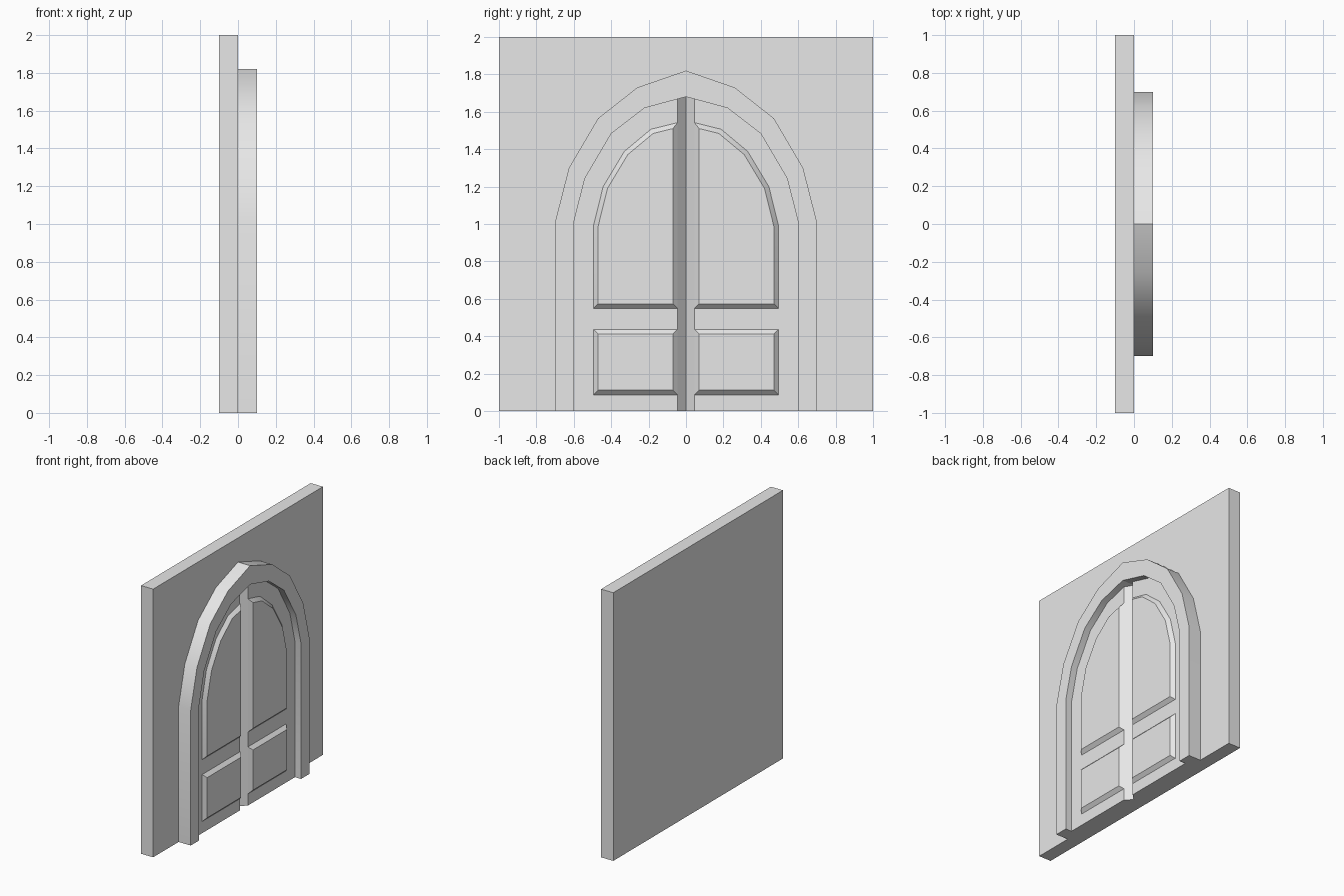
import bpy, bmesh, math
from mathutils import Vector

cube = bpy.data.objects.get("Cube")
if cube:
    bpy.data.objects.remove(cube, do_unlink=True)

stone = bpy.data.materials.new("pale_grey")
stone.use_nodes = True
GREY = (0.8, 0.8, 0.8, 1)
stone.diffuse_color = GREY
stone.node_tree.nodes["Principled BSDF"].inputs["Base Color"].default_value = GREY

DOOR_X = 0.05      # front of the door leaves
FRAME_X = 0.1      # front of the arched frame
GROOVE = 0.045     # half width of the groove between the leaves


def finish(name, bm, mirror=False):
    """Turn a bmesh into a named object, smooth only over shallow edges."""
    bmesh.ops.recalc_face_normals(bm, faces=bm.faces)
    mesh = bpy.data.meshes.new(name)
    bm.to_mesh(mesh)
    bm.free()
    mesh.materials.append(stone)
    mesh.shade_smooth()
    mesh.set_sharp_from_angle(angle=math.radians(30))
    obj = bpy.data.objects.new(name, mesh)
    bpy.context.collection.objects.link(obj)
    if mirror:
        mod = obj.modifiers.new("mirror", "MIRROR")
        mod.use_axis = (False, True, False)
        mod.use_mirror_merge = False
    return obj


def prism(outline, x0, x1):
    """Extrude a (y, z) outline from x0 to x1; return bmesh and front face."""
    bm = bmesh.new()
    back = bm.faces.new([bm.verts.new((x0, y, z)) for y, z in outline])
    ext = bmesh.ops.extrude_face_region(bm, geom=[back], use_keep_orig=True)["geom"]
    moved = [g for g in ext if isinstance(g, bmesh.types.BMVert)]
    bmesh.ops.translate(bm, verts=moved, vec=(x1 - x0, 0, 0))
    front = next(g for g in ext if isinstance(g, bmesh.types.BMFace))
    bmesh.ops.recalc_face_normals(bm, faces=bm.faces)
    return bm, front


def both_sides(half):
    """Complete a half outline that ends on the centre line."""
    return half + [(-y, z) for y, z in reversed(half[:-1])]


# Wall slab
wall, _ = prism([(-1, 0), (1, 0), (1, 2), (-1, 2)], -0.1, 0)
finish("wall", wall)

# Arched frame
outer = [(0.7, 0), (0.7, 1.01), (0.626, 1.3), (0.47, 1.565), (0.26, 1.73), (0, 1.82)]
inner = [(0.6, 0), (0.6, 1.01), (0.54, 1.245), (0.4, 1.483), (0.222, 1.62), (0, 1.68)]
frame, _ = prism(both_sides(outer) + both_sides(inner)[::-1], 0, FRAME_X)
finish("arched_frame", frame)

# Door leaves, chamfered where they meet
leaf, _ = prism([(0, 0)] + inner, 0, DOOR_X)
slope = (inner[-1][1] - inner[-2][1]) / inner[-2][0]
for v in leaf.verts:
    if v.co.x > 0.01 and v.co.y < 0.001:
        v.co.y = GROOVE
        if v.co.z > 1:
            v.co.z -= slope * GROOVE
finish("door_leaves", leaf, mirror=True)


def raised_panel(name, outline):
    """Panel with a bevelled border standing proud of the leaf."""
    bm, front = prism(outline, DOOR_X - 0.02, DOOR_X)
    bmesh.ops.inset_region(bm, faces=[front], thickness=0.025, depth=0.025,
                           use_even_offset=True)
    finish(name, bm, mirror=True)


raised_panel("upper_panels", [(GROOVE, 0.548), (0.495, 0.548), (0.495, 0.99),
                              (0.443, 1.2), (0.33, 1.388), (0.187, 1.507), (GROOVE, 1.542)])
raised_panel("lower_panels", [(GROOVE, 0.087), (0.495, 0.087), (0.495, 0.437), (GROOVE, 0.437)])
